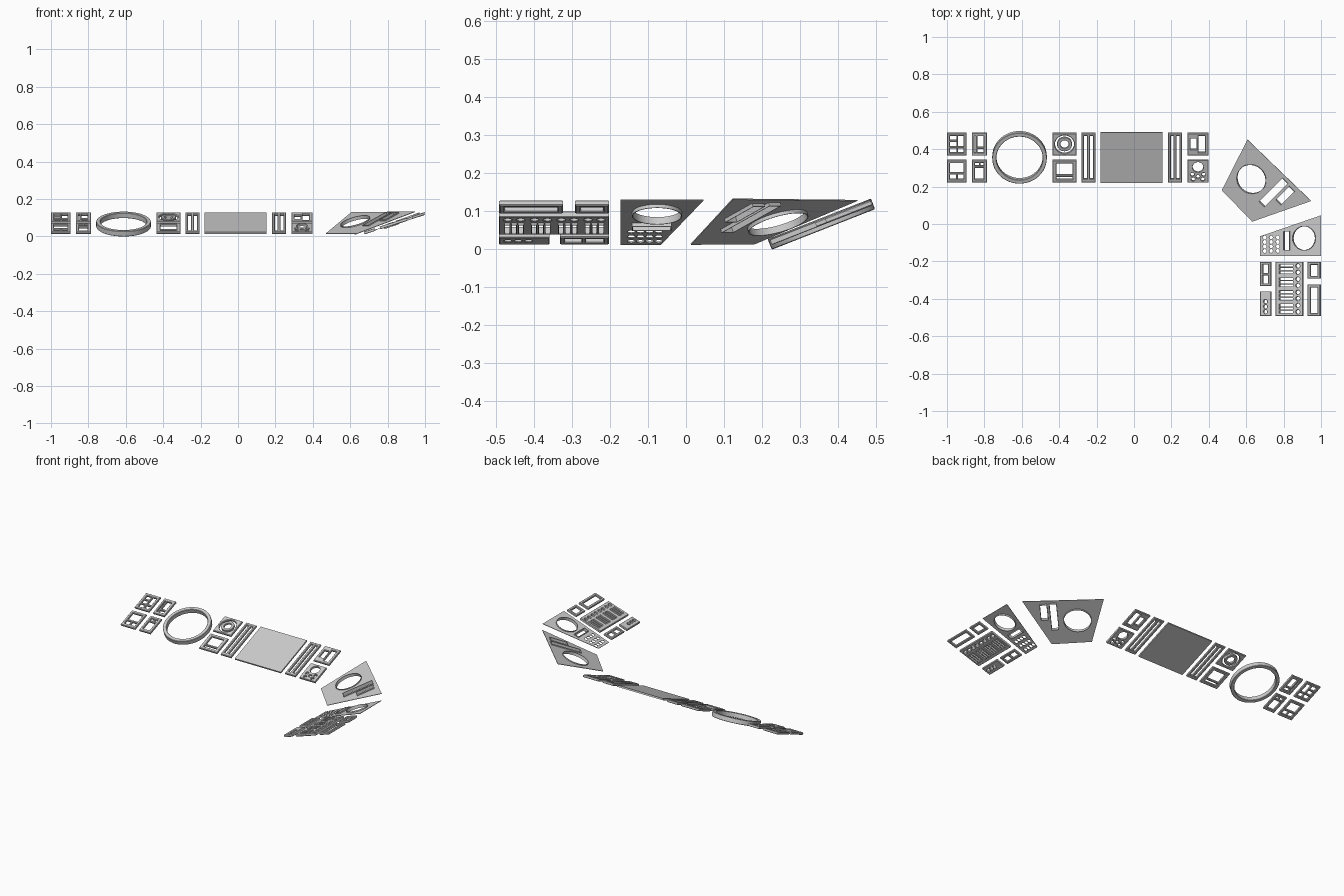
import bpy, bmesh
from math import radians, cos, sin, pi
from mathutils import Matrix

if "Cube" in bpy.data.objects:
    bpy.data.objects.remove(bpy.data.objects["Cube"])

# Tilted console sections: (turn about z, plan distance of low edge, tilt, height of low edge)
BACK = (0, 0.225, radians(21.4), 0.019)
CORNER = (radians(45), 0.456, radians(21.6), 0.013)
RIGHT = (radians(90), 0.676, radians(17.8), 0.019)
PORT = (radians(90), 0.674, radians(19.7), 0.013)


def loop(sec, shape, grow=0.0):
    """Plan shape (s, v) -> points on the tilted sheet. 3 values: circle, 4: rectangle, list: polygon."""
    f = lambda v: (v - sec[1]) / cos(sec[2])
    if isinstance(shape, list):
        return [(s, f(v)) for s, v in shape]
    if len(shape) == 3:
        s, v, r = shape
        n = 48 if r > 0.03 else 20
        return [(s + (r + grow) * cos(2 * pi * i / n), f(v) + (r + grow) * sin(2 * pi * i / n)) for i in range(n)]
    a, b, c, d = shape
    a, b, c, d = a - grow, f(b) - grow, c + grow, f(d) + grow
    return [(a, b), (c, b), (c, d), (a, d)]


def sheet(name, sec, loops, top=0.0075, bottom=-0.0075, bevel=0.0):
    """Extrude nested outlines (even-odd holes) and set them on the tilted section."""
    cu = bpy.data.curves.new(name, 'CURVE')
    cu.dimensions, cu.fill_mode = '2D', 'BOTH'
    cu.extrude = (top - bottom) / 2 - bevel
    cu.bevel_depth, cu.offset, cu.bevel_resolution = bevel, -bevel, 0
    for pts in loops:
        sp = cu.splines.new('POLY')
        sp.points.add(len(pts) - 1)
        for p, (x, y) in zip(sp.points, pts):
            p.co = (x, y, 0, 1)
        sp.use_cyclic_u = True
    tmp = bpy.data.objects.new(name + "_curve", cu)
    bpy.context.collection.objects.link(tmp)
    dg = bpy.context.evaluated_depsgraph_get()
    me = bpy.data.meshes.new_from_object(tmp.evaluated_get(dg))
    bpy.data.objects.remove(tmp)
    bm = bmesh.new()
    bm.from_mesh(me)
    bmesh.ops.remove_doubles(bm, verts=bm.verts, dist=1e-5)
    bmesh.ops.recalc_face_normals(bm, faces=bm.faces)
    for fc in bm.faces:
        fc.smooth = True
    bm.to_mesh(me)
    bm.free()
    me.set_sharp_from_angle(angle=radians(30))
    ob = bpy.data.objects.new(name, me)
    bpy.context.collection.objects.link(ob)
    ob.matrix_world = (Matrix.Rotation(-sec[0], 4, 'Z') @ Matrix.Translation((0, sec[1], sec[3]))
                       @ Matrix.Rotation(sec[2], 4, 'X') @ Matrix.Translation((0, 0, (top + bottom) / 2)))
    return ob


def panel(name, sec, outline, holes, half=0.0075, bevel=0.003):
    """Chamfered plate with cut-outs."""
    sheet(name, sec, [loop(sec, outline)] + [loop(sec, h) for h in holes], half, -half, bevel)


def collars(name, sec, holes, top, bottom, lip=0.002):
    """Thin walls lining the cut-outs."""
    sheet(name, sec, [loop(sec, h, g) for h in holes for g in (lip, -0.0005)], top, bottom)


# --- Back run: far-left button panels
UP, LO = (0.368, 0.488), (0.224, 0.343)
panel("left_selector_panel", BACK, (-1.0, UP[0], -0.896, UP[1]),
      [(-0.983, y, -0.95, y + 0.023) for y in (0.383, 0.416, 0.449)]
      + [(-0.94, 0.416, -0.912, 0.472), (-0.94, 0.383, -0.912, 0.406)])
panel("left_display_panel", BACK, (-1.0, LO[0], -0.896, LO[1]),
      [(-0.983, 0.276, -0.912, 0.327), (-0.983, 0.241, -0.952, 0.265), (-0.942, 0.241, -0.912, 0.265)])
panel("left_slider_panel", BACK, (-0.867, UP[0], -0.786, UP[1]),
      [(-0.838, 0.412, -0.804, 0.472), (-0.838, 0.384, -0.804, 0.402), (-0.854, 0.384, -0.848, 0.472)], bevel=0.002)
panel("left_switch_panel", BACK, (-0.867, LO[0], -0.786, LO[1]),
      [(-0.851, 0.241, -0.804, 0.302), (-0.851, 0.313, -0.83, 0.328), (-0.82, 0.313, -0.804, 0.328)])

# --- Large round bezel
sheet("round_bezel", BACK, [loop(BACK, (-0.612, 0.355, r)) for r in (0.146, 0.124)], 0.011, -0.019, 0.002)

# --- Dial panel with floating ring, and framed display below it
panel("dial_panel", BACK, (-0.436, UP[0], -0.307, UP[1]), [(-0.3715, 0.428, 0.051)])
sheet("dial_ring", BACK, [loop(BACK, (-0.3715, 0.428, r)) for r in (0.040, 0.023)], 0.0075, -0.0075, 0.002)
panel("framed_display", BACK, (-0.436, LO[0], -0.307, LO[1]),
      [(-0.414, 0.265, -0.329, 0.326), (-0.414, 0.241, -0.329, 0.254)])

# --- Tall slotted strips on both sides of the screen
for side, x in (("left", -0.2435), ("right", 0.2195)):
    panel(side + "_slot_strip", BACK, (x - 0.0375, LO[0], x + 0.0375, UP[1]),
          [(x - 0.023, 0.243, x - 0.008, 0.472), (x + 0.008, 0.243, x + 0.023, 0.472)])
panel("main_screen", BACK, (-0.178, 0.222, 0.153, 0.490), [], 0.005, 0.0)

# --- Back run: right button panels
panel("indicator_panel", BACK, (0.286, UP[0], 0.398, UP[1]),
      [(0.303, 0.402, 0.335, 0.458), (0.346, 0.385, 0.38, 0.472)])
panel("knob_panel", BACK, (0.286, LO[0], 0.398, LO[1]),
      [(0.342, 0.306, 0.029)] + [(x, y, 0.010) for x, y in
       ((0.312, 0.267), (0.372, 0.267), (0.342, 0.255), (0.316, 0.241), (0.368, 0.241))], bevel=0.0015)

# --- Corner wedge: thin plate with a lined round port and two slots
ports = [(0.274, 0.614, 0.080), (0.388, 0.56, 0.428, 0.735), (0.444, 0.63, 0.484, 0.73)]
panel("corner_panel", CORNER, [(0.204, 0.460), (0.438, 0.456), (0.583, 0.757), (0.110, 0.748)],
      ports, 0.0015, 0.0)
collars("corner_port_collars", CORNER, ports, 0.008, -0.011)


# --- Right run: plan x/y to section coordinates
def rr(x0, y0, x1, y1):
    return (-y1, x0, -y0, x1)


def rc(x, y, r):
    return (-y, x, r)


# thin trapezoid plate with lined round port, slot and a button grid
ports = [rc(0.910, -0.076, 0.064), rr(0.803, -0.14, 0.832, -0.04)]
panel("side_port_panel", PORT, [(0.066, 0.674), (0.172, 0.674), (0.172, 0.999), (-0.046, 0.999)],
      ports + [rc(x, y, 0.0105) for x in (0.699, 0.733, 0.769) for y in (-0.072, -0.096, -0.120, -0.144)],
      0.0015, 0.0)
collars("side_port_collars", PORT, ports, 0.009, -0.011)

# four-channel switch bank
cells, buttons = [], []
for i in range(4):
    y = -0.241 - 0.0705 * i
    cells += [rr(0.780, y + k * 0.018 - 0.006, 0.852, y + k * 0.018 + 0.006) for k in (-1, 0, 1)]
    buttons += [rc(0.878, y + k * 0.017, 0.011) for k in (-1, 1)]
panel("switch_bank", RIGHT, rr(0.759, -0.492, 0.904, -0.203), cells + buttons, bevel=0.0015)
collars("switch_channels", RIGHT, cells, 0.007, -0.013, 0.0015)

# outer framed windows
panel("outer_window_short", RIGHT, rr(0.930, -0.292, 0.998, -0.203), [rr(0.945, -0.277, 0.983, -0.218)])
panel("outer_window_long", RIGHT, rr(0.930, -0.492, 0.998, -0.324), [rr(0.945, -0.477, 0.983, -0.339)])

# inner button strips
panel("inner_window_strip", RIGHT, rr(0.676, -0.332, 0.733, -0.203),
      [rr(0.690, -0.263, 0.719, -0.217), rr(0.690, -0.318, 0.719, -0.275)])
panel("inner_button_strip", RIGHT, rr(0.676, -0.492, 0.733, -0.360),
      [rc(0.7045, y, 0.010) for y in (-0.415, -0.442, -0.469)], bevel=0.002)
